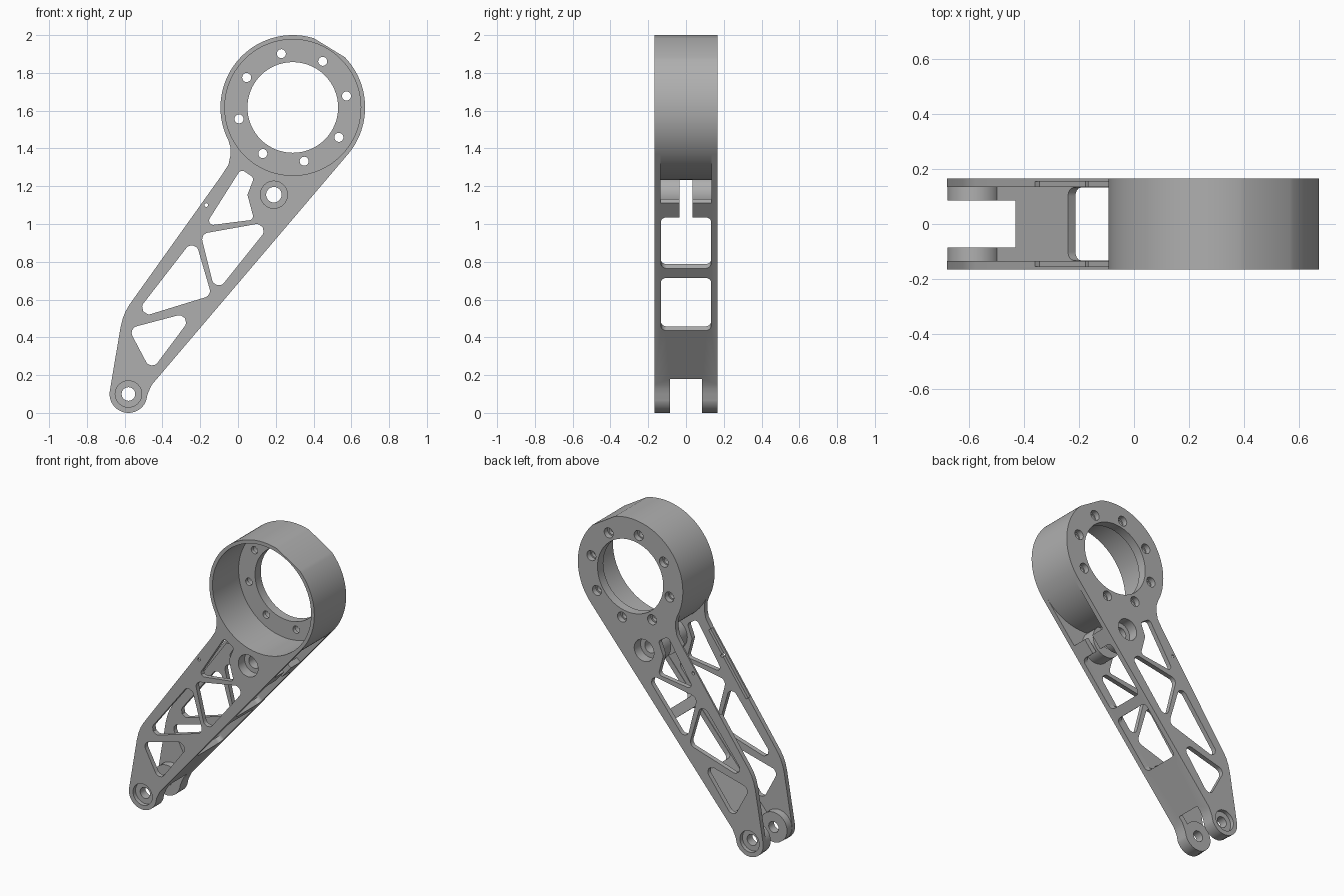
import bpy, bmesh
from math import cos, sin, tan, radians, pi
from mathutils import Vector, Matrix

if "Cube" in bpy.data.objects:
    bpy.data.objects.remove(bpy.data.objects["Cube"])

HALF = 0.166                 # half depth of the arm
INNER = 0.135                # inner face of the side plates
RING, RING_R = Vector((0.29, 1.617)), 0.383
LUG, LUG_R = Vector((-0.58, 0.1)), 0.1
BOSS = Vector((0.19, 1.155))
EDGE = Vector((-0.468, 0.135))      # start of the straight lower edge
ALONG = Vector((0.648, 0.762))      # direction of that edge
INWARD = Vector((-0.762, 0.648))

grey = bpy.data.materials.new("machined grey")
grey.use_nodes = True
colour = (0.43, 0.43, 0.43, 1)
grey.diffuse_color = colour
grey.node_tree.nodes["Principled BSDF"].inputs["Base Color"].default_value = colour


def arc(centre, r, start, end, steps=32):
    angles = [radians(start + (end - start) * i / steps) for i in range(steps + 1)]
    return [centre + Vector((cos(a), sin(a))) * r for a in angles]


def circle(centre, r, steps=32):
    return arc(centre, r, 0, 360, steps)[:-1]


def rounded(points, r, steps=6):
    """Polygon with each corner replaced by an arc."""
    pts = [Vector(p) for p in points]
    out = []
    for i, p in enumerate(pts):
        a = (pts[i - 1] - p).normalized()
        b = (pts[(i + 1) % len(pts)] - p).normalized()
        half = a.angle(b) / 2
        c = p + (a + b).normalized() * r / sin(half)
        t1, t2 = p + a * r / tan(half), p + b * r / tan(half)
        out += [c + (t1.lerp(t2, k / steps) - c).normalized() * r
                for k in range(steps + 1)]
    return out


def prism(name, points, y0, y1, matrix=Matrix()):
    """Extrude an x-z profile along y."""
    bm = bmesh.new()
    rows = [[bm.verts.new(matrix @ Vector((p[0], y, p[1]))) for p in points]
            for y in (y0, y1)]
    bm.faces.new(rows[0])
    bm.faces.new(rows[1][::-1])
    n = len(points)
    for i in range(n):
        j = (i + 1) % n
        bm.faces.new((rows[0][i], rows[1][i], rows[1][j], rows[0][j]))
    bmesh.ops.recalc_face_normals(bm, faces=bm.faces)
    mesh = bpy.data.meshes.new(name)
    bm.to_mesh(mesh)
    bm.free()
    mesh.materials.append(grey)
    ob = bpy.data.objects.new(name, mesh)
    bpy.context.collection.objects.link(ob)
    return ob


def combine(points, y0, y1, op="DIFFERENCE", matrix=Matrix()):
    """Cut a prism from the arm or join one to it."""
    tool = prism("tool", points, y0, y1, matrix)
    tool.hide_render = True
    mod = arm.modifiers.new("combine", "BOOLEAN")
    mod.operation, mod.object, mod.solver = op, tool, "EXACT"
    bpy.context.view_layer.objects.active = arm
    bpy.ops.object.modifier_apply(modifier=mod.name)
    bpy.data.objects.remove(tool)


def edge_point(s, depth):
    return EDGE + ALONG * s + INWARD * depth


# Full silhouette: ring with a flat, upper edge, lug, lower edge
outline = arc(RING, RING_R, -40.4, 44, 28) + arc(RING, RING_R, 73, 207, 44)
outline += [Vector(p) for p in (
    (-0.041, 1.41), (-0.039, 1.368), (-0.05, 1.315), (-0.087, 1.257),
    (-0.574, 0.574), (-0.595, 0.538), (-0.61, 0.5), (-0.622, 0.452))]
outline += arc(LUG, LUG_R, 172, 340, 28)
outline += [Vector((-0.479, 0.098)), Vector((-0.466, 0.128)), edge_point(0.02, 0)]
arm = prism("lever_arm", outline, -HALF, HALF)

# Hollow between the side plates, leaving the lower wall and the ring
pocket = [edge_point(-0.35, 0.035), edge_point(1.28, 0.035), edge_point(1.28, -0.1),
          RING + Vector((cos(radians(-40)), sin(radians(-40)))) * 0.5]
pocket += arc(RING, RING_R, -40.4, -155, 40)
pocket += [Vector((-0.4, 1.45)), Vector((-0.95, 0.6)), Vector((-0.95, -0.15))]
combine(pocket, -INNER, INNER)

# Clevis slot at the foot
combine([(-0.8, -0.1), (-0.43, -0.1), (-0.43, 0.3), (-0.8, 0.3)], -0.085, 0.085)

# Truss windows through both side plates
windows = [
    [(-0.58, 0.447), (-0.22, 0.542), (-0.46, 0.22)],
    [(-0.57, 0.49), (-0.23, 0.929), (-0.14, 0.622)],
    [(-0.198, 0.947), (0.188, 1.016), (-0.119, 0.632)],
    [(0.015, 1.29), (0.085, 1.245), (0.05, 1.155), (0.085, 1.023), (-0.175, 0.99)],
]
for corners in windows[:3]:
    combine(rounded(corners, 0.036), -0.3, 0.3)
combine(rounded(windows[3], 0.022), -0.3, 0.3)

# Windows and slot in the lower wall
wall = Matrix(((0, INWARD.x, ALONG.x, EDGE.x), (1, 0, 0, 0),
               (0, INWARD.y, ALONG.y, EDGE.y), (0, 0, 0, 1)))
for s0, s1 in ((0.394, 0.761), (0.827, 1.181)):
    w = 0.132
    combine(rounded([(-w, s0), (w, s0), (w, s1), (-w, s1)], 0.03),
            -0.05, 0.05, matrix=wall)
w = 0.035
combine([(-w, 1.15), (w, 1.15), (w, 1.4), (-w, 1.4)], -0.05, 0.06, matrix=wall)

# Bearing seat, flange opening and bolt holes
combine(circle(RING, 0.36, 80), -0.3, 0.106)
combine(circle(RING, 0.24, 64), -0.3, 0.3)
for k in range(8):
    a = radians(12 + 45 * k)
    hole = RING + Vector((cos(a), sin(a))) * 0.291
    combine(circle(hole, 0.024, 20), 0.05, 0.3)
    combine(circle(hole, 0.033, 20), 0.13, 0.3)

# Paired pivot bosses, lug pads, counterbores and edge grooves
top_a, top_b = Vector((-0.36, 0.874)), Vector((-0.087, 1.257))
inset = Vector((0.814, -0.581))
groove = [top_a + inset * 0.02, top_b + inset * 0.02,
          top_b - inset * 0.02, top_a - inset * 0.02]
for side in (-1, 1):
    combine(circle(BOSS, 0.105, 40), side * 0.035, side * 0.15, "UNION")
    combine(circle(LUG, 0.098, 40), side * 0.085, side * 0.15, "UNION")
    combine(circle(BOSS, 0.072), side * 0.1, side * 0.3)
    combine(circle(LUG, 0.07), side * 0.14, side * 0.3)
    combine(groove, side * 0.12, side * 0.155)
combine(circle(BOSS, 0.041), -0.3, 0.3)
combine(circle(LUG, 0.036), -0.3, 0.3)
combine(circle(Vector((-0.168, 1.1)), 0.01, 12), -0.3, 0.3)

bpy.ops.object.select_all(action="DESELECT")
arm.select_set(True)
bpy.context.view_layer.objects.active = arm
bpy.ops.object.shade_smooth_by_angle(angle=radians(25))
